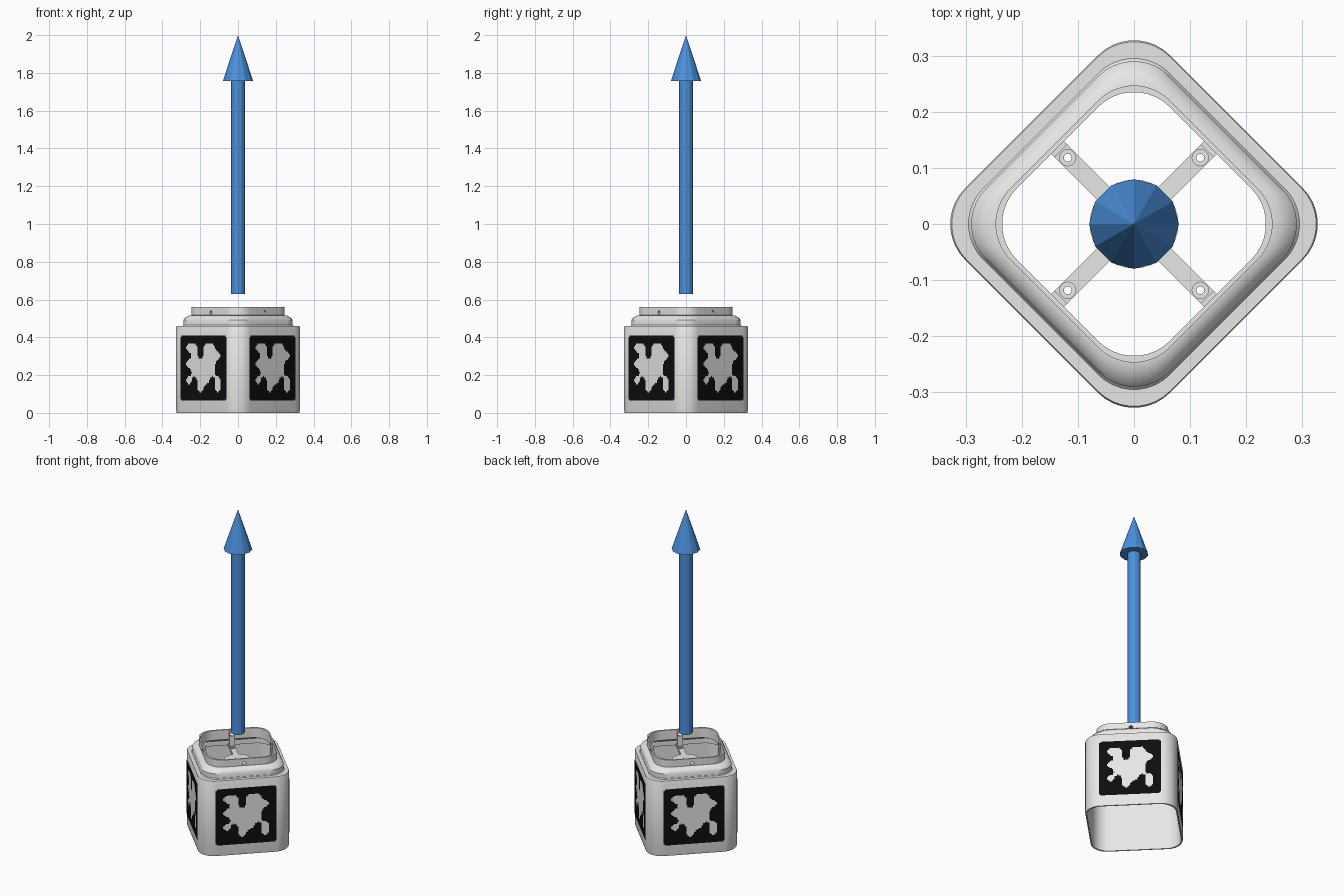
import bpy, bmesh, math
from mathutils import Matrix, Vector

cube = bpy.data.objects.get("Cube")
if cube:
    bpy.data.objects.remove(cube, do_unlink=True)


def material(name, rgb):
    m = bpy.data.materials.new(name)
    m.use_nodes = True
    m.diffuse_color = (*rgb, 1)
    m.node_tree.nodes["Principled BSDF"].inputs["Base Color"].default_value = (*rgb, 1)
    return m


SHELL = material("pale grey", (0.8, 0.8, 0.79))
BLACK = material("black", (0.004, 0.004, 0.004))
BLUE = material("blue", (0.07, 0.28, 0.72))


def turn(quarter):
    """Rotation that points local +x at one of the four diagonal faces."""
    return Matrix.Rotation(math.radians(45 + 90 * quarter), 4, 'Z')


def finish(bm, name, *mats):
    me = bpy.data.meshes.new(name)
    bm.to_mesh(me)
    bm.free()
    for m in mats:
        me.materials.append(m)
    ob = bpy.data.objects.new(name, me)
    bpy.context.collection.objects.link(ob)
    return ob


def add_box(bm, lo, hi, mat):
    lo, hi = Vector(lo), Vector(hi)
    size = Matrix.Diagonal((*(hi - lo), 1))
    bmesh.ops.create_cube(bm, size=1, matrix=mat @ Matrix.Translation((lo + hi) / 2) @ size)


def add_cone(bm, r1, r2, z0, z1, sides, mat=Matrix()):
    bmesh.ops.create_cone(bm, cap_ends=True, segments=sides, radius1=r1, radius2=r2,
                          depth=z1 - z0, matrix=mat @ Matrix.Translation((0, 0, (z0 + z1) / 2)))


def activate(ob):
    bpy.ops.object.select_all(action='DESELECT')
    ob.select_set(True)
    bpy.context.view_layer.objects.active = ob


def cut(ob, cutter):
    cutter.hide_render = True
    mod = ob.modifiers.new("holes", 'BOOLEAN')
    mod.object = cutter
    mod.solver = 'EXACT'
    activate(ob)
    bpy.ops.object.modifier_apply(modifier=mod.name)


def smooth(ob):
    activate(ob)
    bpy.ops.object.shade_smooth_by_angle(angle=math.radians(30))


# Housing: rounded square rings (half width, z), up the outside and down the inside
PROFILE = [(.256, 0), (.258, .01), (.258, .455), (.256, .46), (.235, .46), (.2315, .465),
           (.2315, .492), (.226, .502), (.2116, .515), (.201, .517), (.201, .56),
           (.1926, .56), (.1926, .5), (.222, .48), (.222, .45), (.249, .45), (.249, 0)]


def rounded_ring(bm, a, z, r=.09, steps=9):
    ring = []
    for corner in range(4):
        for i in range(steps + 1):
            t = math.radians(90 * i / steps)
            p = Vector((a - r + r * math.cos(t), a - r + r * math.sin(t), z))
            ring.append(bm.verts.new(turn(corner) @ p))
    return ring


bm = bmesh.new()
rings = [rounded_ring(bm, a, z) for a, z in PROFILE]
for low, high in zip(rings, rings[1:] + rings[:1]):
    n = len(low)
    for i in range(n):
        j = (i + 1) % n
        bm.faces.new((low[i], low[j], high[j], high[i]))
bmesh.ops.recalc_face_normals(bm, faces=bm.faces)
housing = finish(bm, "housing", SHELL)

# Inner cross: one arm and one wall tab per face, and a round hub
arms = []
for q in range(4):
    bm = bmesh.new()
    add_box(bm, (.05, -.016, .44), (.224, .016, .46), turn(q))
    arms.append(finish(bm, f"cross_arm_{q + 1}", SHELL))
tabs = []
for q in range(4):
    bm = bmesh.new()
    add_box(bm, (.184, -.016, .455), (.194, .016, .555), turn(q))
    tabs.append(finish(bm, f"wall_tab_{q + 1}", SHELL))
bm = bmesh.new()
add_cone(bm, .079, .079, .438, .461, 32)
smooth(finish(bm, "cross_hub", SHELL))

# Screw holes: sideways through the neck, upright through the arms
bm = bmesh.new()
for q in range(4):
    side = turn(q) @ Matrix.Translation((0, 0, .53)) @ Matrix.Rotation(math.pi / 2, 4, 'Y')
    add_cone(bm, .011, .011, .17, .215, 16, side)
side_holes = finish(bm, "side_hole_cutter")
bores = []
for radius, bottom in ((.007, .4), (.0145, .455)):
    bm = bmesh.new()
    for q in range(4):
        add_cone(bm, radius, radius, bottom, .5, 16, turn(q) @ Matrix.Translation((.167, 0, 0)))
    bores.append(finish(bm, "upright_hole_cutter"))
for ob in [housing] + tabs:
    cut(ob, side_holes)
for ob in arms:
    for bore in bores:
        cut(ob, bore)
for ob in [side_holes] + bores:
    bpy.data.objects.remove(ob, do_unlink=True)
smooth(housing)

# Marker panels: black plates with a softened cell pattern
CELLS = ["110110", "010111", "111110", "011110", "101101", "001001"]
SIZE, FINE, MID_Z = .345, 48, .2375


def softened(u, v):
    """Blurred coverage of the pattern, u and v counted in cells."""
    total = 0
    for row, line in enumerate(CELLS):
        for col, bit in enumerate(line):
            if bit == "1":
                spans = [(math.erf((p - c) / .5) - math.erf((p - c - 1) / .5)) / 2
                         for p, c in ((u, col + 1), (v, row + 1))]
                total += spans[0] * spans[1]
    return total


def off_corner(i, j, r=2):
    dx = max(abs(i + .5 - FINE / 2) - FINE / 2 + r, 0)
    dy = max(abs(j + .5 - FINE / 2) - FINE / 2 + r, 0)
    return math.hypot(dx, dy) <= r


white = {(i, j) for i in range(FINE) for j in range(FINE)
         if softened((i + .5) * 8 / FINE, (j + .5) * 8 / FINE) > .46}
for q in range(4):
    bm = bmesh.new()
    m = turn(q)
    step = SIZE / FINE
    grid = [[bm.verts.new(m @ Vector((.2595, i * step - SIZE / 2, MID_Z + SIZE / 2 - j * step)))
             for j in range(FINE + 1)] for i in range(FINE + 1)]
    for i in range(FINE):
        for j in range(FINE):
            if off_corner(i, j):
                f = bm.faces.new((grid[i][j], grid[i][j + 1], grid[i + 1][j + 1], grid[i + 1][j]))
                f.material_index = 1 if (i, j) in white else 0
    bmesh.ops.delete(bm, geom=[v for v in bm.verts if not v.link_faces], context='VERTS')
    finish(bm, f"marker_panel_{q + 1}", BLACK, SHELL)

# Floating arrow
bm = bmesh.new()
add_cone(bm, .038, .038, .63, 1.76, 12)
finish(bm, "arrow_shaft", BLUE)
bm = bmesh.new()
add_cone(bm, .08, 0, 1.757, 2, 12)
finish(bm, "arrow_head", BLUE)
